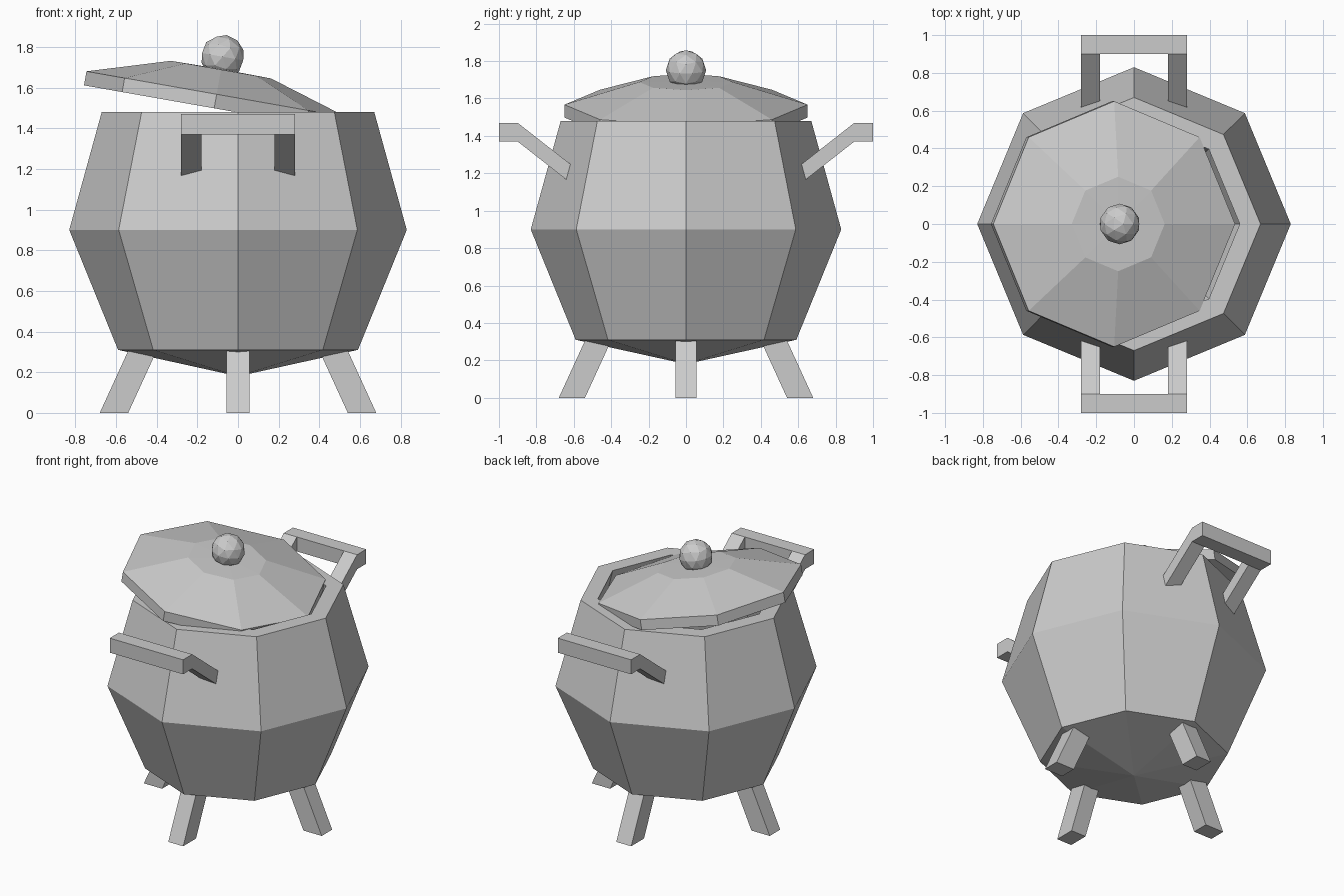
import bpy, bmesh, math
from mathutils import Matrix

if "Cube" in bpy.data.objects:
    bpy.data.objects.remove(bpy.data.objects["Cube"])


def finish(name, bm):
    bmesh.ops.recalc_face_normals(bm, faces=bm.faces)
    me = bpy.data.meshes.new(name)
    bm.to_mesh(me)
    bm.free()
    ob = bpy.data.objects.new(name, me)
    bpy.context.collection.objects.link(ob)
    return ob


def lathe(name, profile, sides=8):
    """Revolve (radius, z) points; radius 0 becomes a single apex."""
    bm = bmesh.new()
    rings = []
    for r, z in profile:
        if r == 0:
            rings.append([bm.verts.new((0, 0, z))] * sides)
        else:
            rings.append([bm.verts.new((r * math.cos(math.tau * i / sides),
                                        r * math.sin(math.tau * i / sides), z))
                          for i in range(sides)])
    for a, b in zip(rings, rings[1:]):
        for i in range(sides):
            j = (i + 1) % sides
            bm.faces.new(list(dict.fromkeys((a[i], a[j], b[j], b[i]))))
    return finish(name, bm)


def prism(bm, outline, x0, x1):
    """Extrude a (y, z) outline between two x positions."""
    a = [bm.verts.new((x0, y, z)) for y, z in outline]
    b = [bm.verts.new((x1, y, z)) for y, z in outline]
    bm.faces.new(a)
    bm.faces.new(b[::-1])
    n = len(outline)
    for i in range(n):
        j = (i + 1) % n
        bm.faces.new((a[i], a[j], b[j], b[i]))


# Hollow pot: outside from the base tip up, over the rim, down the inside
lathe("pot_body", [(0, 0.18), (0.59, 0.31), (0.83, 0.90), (0.67, 1.48),
                   (0.56, 1.48), (0.71, 0.90), (0.51, 0.41), (0, 0.34)])

# Tilted lid with its round knob
tilt = Matrix.Translation((-0.105, 0, 1.567)) @ Matrix.Rotation(math.radians(10), 4, 'Y')
lid = lathe("lid", [(0, -0.07), (0.65, -0.07), (0.65, 0), (0.25, 0.123), (0, 0.126)])
lid.matrix_world = tilt
bm = bmesh.new()
bmesh.ops.create_icosphere(bm, subdivisions=2, radius=0.108)
knob = finish("lid_knob", bm)
knob.matrix_world = tilt @ Matrix.Translation((-0.003, 0, 0.187))

# Two bracket handles: cross bar plus two slanted arms
for name, s in (("front_handle", -1), ("back_handle", 1)):
    bm = bmesh.new()
    prism(bm, [(s * y, z) for y, z in ((0.9, 1.37), (1, 1.37), (1, 1.47), (0.9, 1.47))],
          -0.28, 0.28)
    for x in (-0.28, 0.18):
        prism(bm, [(s * y, z) for y, z in ((0.9, 1.37), (0.9, 1.47), (0.59, 1.227), (0.59, 1.127))],
              x, x + 0.10)
    finish(name, bm)

# Four splayed legs
for k, name in enumerate(("back_leg", "left_leg", "front_leg", "right_leg")):
    bm = bmesh.new()
    prism(bm, [(0.54, 0), (0.68, 0), (0.515, 0.36), (0.375, 0.36)], -0.057, 0.057)
    leg = finish(name, bm)
    leg.rotation_euler.z = k * math.pi / 2
